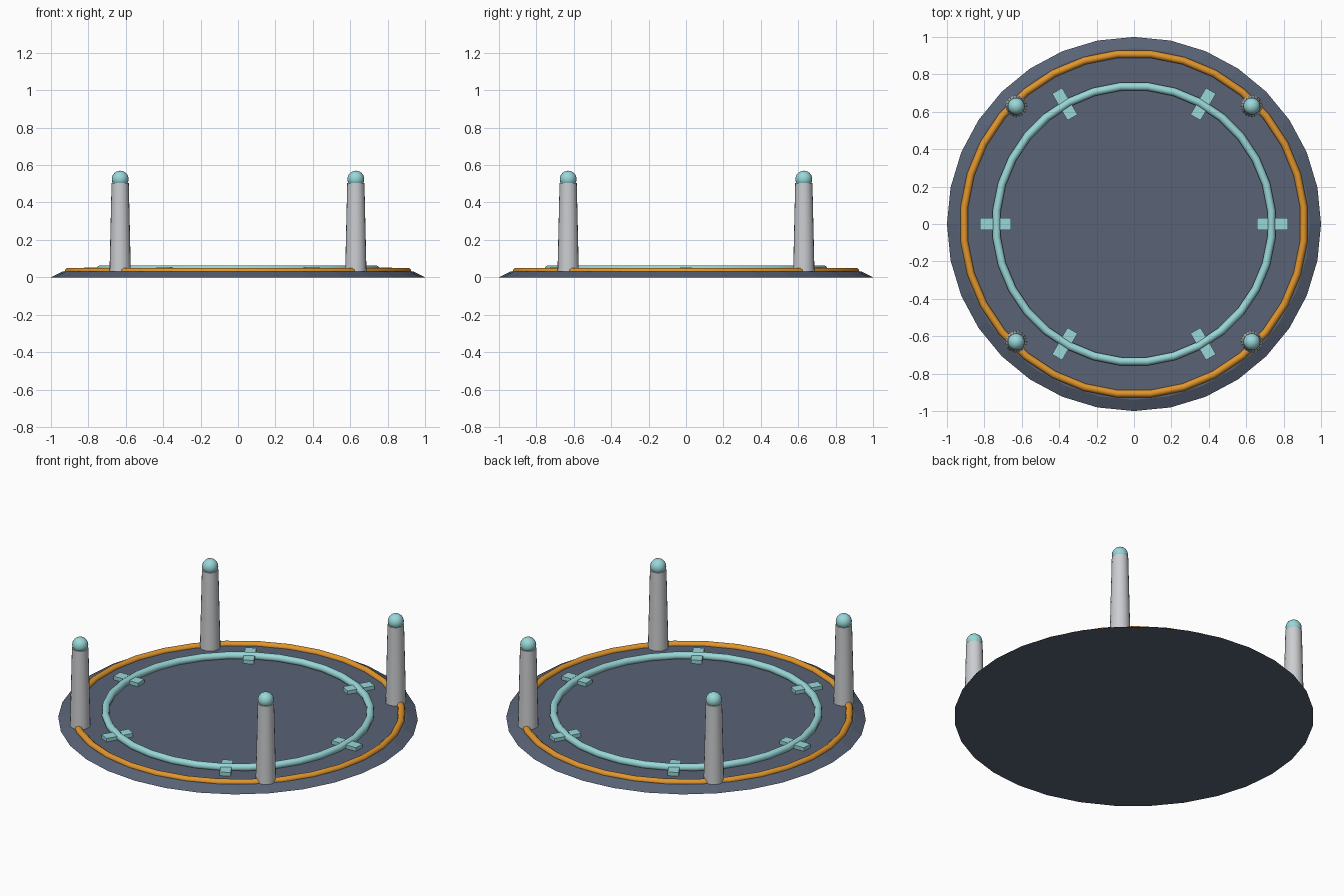
import bpy
from math import pi, sin, cos, radians

cube = bpy.data.objects.get("Cube")
if cube:
    bpy.data.objects.remove(cube, do_unlink=True)


def material(name, rgb):
    m = bpy.data.materials.new(name)
    m.use_nodes = True
    m.diffuse_color = (*rgb, 1)
    m.node_tree.nodes["Principled BSDF"].inputs["Base Color"].default_value = (*rgb, 1)
    return m


SLATE = material("slate", (0.10, 0.125, 0.18))
ORANGE = material("orange", (0.75, 0.30, 0.025))
AQUA = material("aqua", (0.32, 0.68, 0.69))
GREY = material("light_grey", (0.60, 0.61, 0.63))


def finish(name, mat, smooth=True):
    ob = bpy.context.object
    ob.name = name
    ob.data.materials.append(mat)
    if smooth:
        bpy.ops.object.shade_smooth_by_angle(angle=radians(40))
    return ob


def ring(name, mat, radius, tube, z):
    bpy.ops.mesh.primitive_torus_add(major_radius=radius, minor_radius=tube,
                                     major_segments=32, minor_segments=10,
                                     location=(0, 0, z), rotation=(0, 0, pi / 32))
    finish(name, mat)


# Bevelled base disc
bpy.ops.mesh.primitive_cone_add(vertices=32, radius1=1, radius2=0.94, depth=0.03,
                                location=(0, 0, 0.015))
finish("base_disc", SLATE, smooth=False)

# Outer and inner rings
ring("outer_ring", ORANGE, 0.912, 0.02, 0.031)
ring("inner_ring", AQUA, 0.738, 0.022, 0.043)

# Flat clips under the inner ring
for i in range(6):
    a = i * pi / 3
    bpy.ops.mesh.primitive_cube_add(size=1, location=(0.74 * cos(a), 0.74 * sin(a), 0.041),
                                    rotation=(0, 0, a))
    bpy.context.object.scale = (0.165, 0.062, 0.022)
    finish(f"clip_{i + 1}", AQUA, smooth=False)

# Tapered posts with round lamps
for side, sx in (("left", 1), ("right", -1)):
    for end, sy in (("front", -1), ("back", 1)):
        x, y = 0.63 * sx, 0.63 * sy
        bpy.ops.mesh.primitive_cone_add(vertices=20, radius1=0.057, radius2=0.046,
                                        depth=0.475, location=(x, y, 0.2675))
        finish(f"post_{end}_{side}", GREY)
        bpy.ops.mesh.primitive_uv_sphere_add(segments=20, ring_count=12, radius=0.045,
                                             location=(x, y, 0.525))
        finish(f"lamp_{end}_{side}", AQUA)
